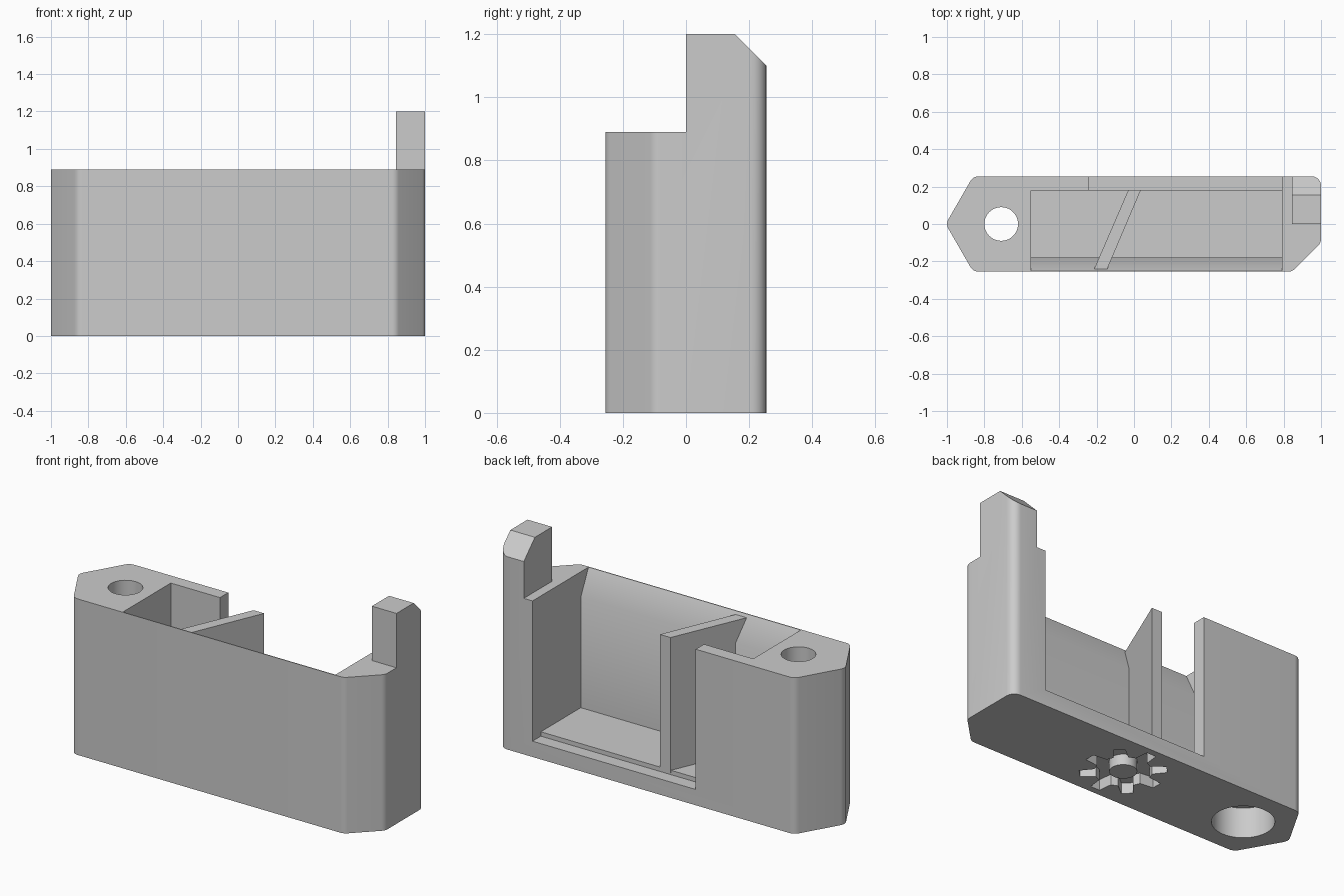
import bpy, bmesh, math
from mathutils import Vector

cube = bpy.data.objects.get("Cube")
if cube:
    bpy.data.objects.remove(cube, do_unlink=True)

grey = bpy.data.materials.new("plain_grey")
grey.use_nodes = True
grey.diffuse_color = (0.6, 0.6, 0.6, 1)
grey.node_tree.nodes["Principled BSDF"].inputs["Base Color"].default_value = (0.6, 0.6, 0.6, 1)


def prism(name, profile, low, high, along="z"):
    """Extrude a closed profile: (x, y) along z, or (y, z) along x."""
    def place(p, d):
        return (p[0], p[1], d) if along == "z" else (d, p[0], p[1])
    bm = bmesh.new()
    base = bm.faces.new([bm.verts.new(place(p, low)) for p in profile])
    grown = bmesh.ops.extrude_face_region(bm, geom=[base])
    shift = Vector(place((0, 0), high - low))
    moved = [g for g in grown["geom"] if isinstance(g, bmesh.types.BMVert)]
    bmesh.ops.translate(bm, verts=moved, vec=shift)
    bmesh.ops.recalc_face_normals(bm, faces=bm.faces[:])
    mesh = bpy.data.meshes.new(name)
    bm.to_mesh(mesh)
    bm.free()
    mesh.materials.append(grey)
    obj = bpy.data.objects.new(name, mesh)
    bpy.context.collection.objects.link(obj)
    return obj


def circle(cx, cy, r, n=48):
    return [(cx + r * math.cos(math.tau * i / n), cy + r * math.sin(math.tau * i / n))
            for i in range(n)]


def rounded(points, radius, steps=6):
    """Replace each corner of a convex outline by an arc."""
    out = []
    for i, p in enumerate(points):
        p = Vector(p)
        a = (Vector(points[i - 1]) - p).normalized()
        b = (Vector(points[(i + 1) % len(points)]) - p).normalized()
        half = a.angle(b) / 2
        centre = p + (a + b).normalized() * radius / math.sin(half)
        start = p + a * radius / math.tan(half) - centre
        end = p + b * radius / math.tan(half) - centre
        for k in range(steps + 1):
            t = k / steps
            sweep = math.pi - 2 * half
            arm = (start * math.sin((1 - t) * sweep) + end * math.sin(t * sweep)) / math.sin(sweep)
            out.append(tuple(centre + arm))
    return out


def activate(obj):
    bpy.ops.object.select_all(action="DESELECT")
    obj.select_set(True)
    bpy.context.view_layer.objects.active = obj


def cut(obj, cutter):
    cutter.hide_render = True
    activate(obj)
    mod = obj.modifiers.new("cut", "BOOLEAN")
    mod.operation, mod.solver, mod.object = "DIFFERENCE", "EXACT", cutter
    bpy.ops.object.modifier_apply(modifier=mod.name)
    bpy.data.objects.remove(cutter, do_unlink=True)


# Housing block at post height
outline = [(-1.007, 0), (-0.86, -0.255), (0.845, -0.255),
           (1, -0.1), (1, 0.255), (-0.86, 0.255)]
housing = prism("housing", rounded(outline, 0.05), 0, 1.2)

# Lower the block everywhere except the corner post, then chamfer the post
cut(housing, prism("top_cutter", [(-1.2, -0.4), (1.2, -0.4), (1.2, 0),
                                  (0.845, 0), (0.845, 0.4), (-1.2, 0.4)], 0.89, 1.4))
cut(housing, prism("chamfer_cutter", [(0.055, 1.3), (0.355, 1.0), (0.355, 1.3)],
                   0.7, 1.2, "x"))

# Inner cavity with the front wall flaring out at the top
cut(housing, prism("cavity_cutter", [(0.18, 0.115), (-0.18, 0.115), (-0.18, 0.745),
                                     (-0.279, 0.95), (0.18, 0.95)], -0.55, 0.79, "x"))

# Back opening with a lowered sill
cut(housing, prism("opening_cutter", [(0.4, 0.09), (0.18, 0.09), (0.18, 0.115), (0.1, 0.3),
                                      (0.1, 0.95), (0.4, 0.95)], -0.24, 0.79, "x"))

# Through hole with a counterbore below
cut(housing, prism("hole_cutter", circle(-0.71, 0, 0.09), -0.1, 1.0))
cut(housing, prism("counterbore_cutter", circle(-0.71, 0, 0.158), -0.1, 0.17))

# Toothed recess in the underside, with a round hub left standing
gear = []
for i in range(8):
    for offset, r in ((-0.26, 0.145), (-0.13, 0.22), (0.13, 0.22), (0.26, 0.145)):
        a = math.tau * i / 8 + offset
        gear.append((0.07 + r * math.cos(a), r * math.sin(a)))
cut(housing, prism("gear_cutter", gear, -0.1, 0.06))
hub = prism("recess_hub", circle(0.07, 0, 0.07), 0, 0.08)

# Slanted divider inside the cavity
prism("divider", [(-0.215, -0.245), (-0.145, -0.245), (0.037, 0.183), (-0.03, 0.183)],
      0.1, 0.873)

for part in (housing, hub):
    activate(part)
    bpy.ops.object.shade_smooth_by_angle(angle=math.radians(30))
